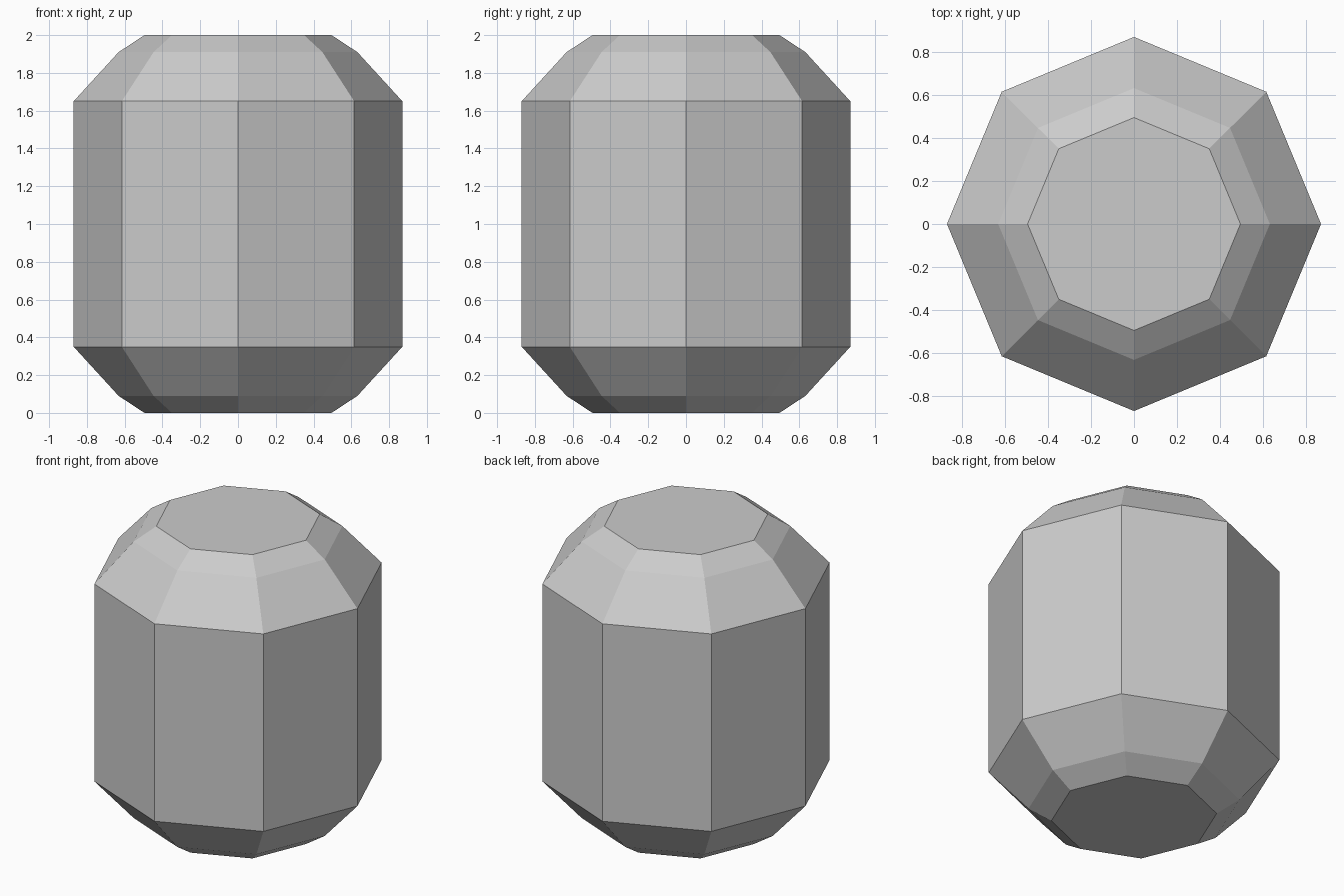
import bpy, bmesh
from math import cos, sin, tau

if "Cube" in bpy.data.objects:
    bpy.data.objects.remove(bpy.data.objects["Cube"])

SIDES = 8
# Lower half of the profile (radius, z); the upper half mirrors it
lower = [(0.495, 0.0), (0.632, 0.09), (0.87, 0.35)]
profile = lower + [(r, 2.0 - z) for r, z in reversed(lower)]

# Faceted barrel body: stacked octagonal rings
bm = bmesh.new()
rings = [[bm.verts.new((r * cos(tau * i / SIDES), r * sin(tau * i / SIDES), z))
          for i in range(SIDES)] for r, z in profile]
for a, b in zip(rings, rings[1:]):
    for i in range(SIDES):
        j = (i + 1) % SIDES
        bm.faces.new((a[i], a[j], b[j], b[i]))

# Flat end caps
bm.faces.new(rings[0][::-1])
bm.faces.new(rings[-1])

mesh = bpy.data.meshes.new("faceted_barrel")
bm.to_mesh(mesh)
bm.free()
bpy.context.collection.objects.link(bpy.data.objects.new("faceted_barrel", mesh))
